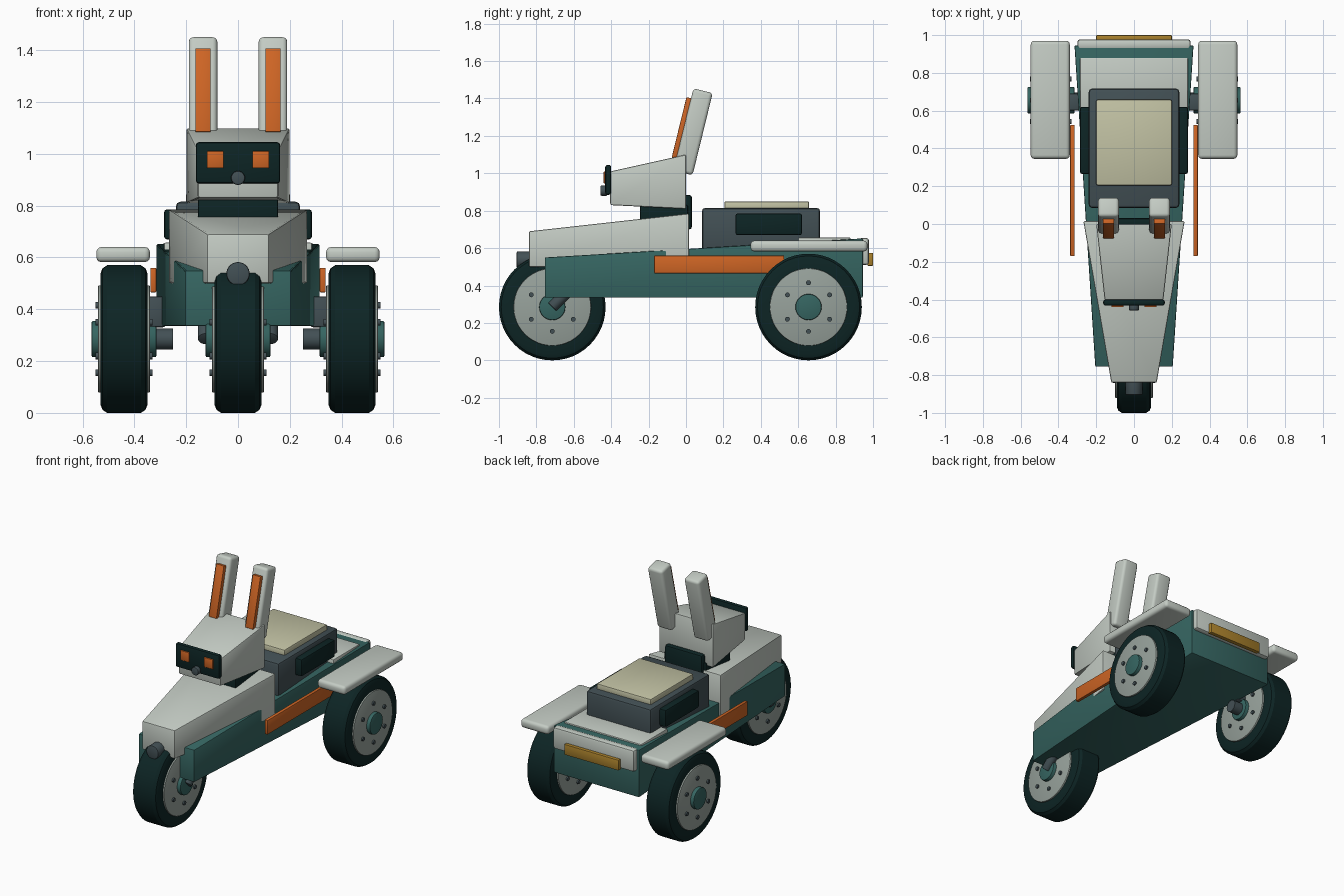
import bpy, bmesh, math
from mathutils import Matrix, Vector

old = bpy.data.objects.get("Cube")
if old:
    bpy.data.objects.remove(old)


def material(name, r, g, b):
    m = bpy.data.materials.new(name)
    m.use_nodes = True
    m.diffuse_color = (r, g, b, 1)
    m.node_tree.nodes["Principled BSDF"].inputs["Base Color"].default_value = (r, g, b, 1)
    return m


GREY = material("light grey", .55, .6, .55)
TEAL = material("teal", .036, .13, .12)
DARK = material("black green", .004, .018, .018)
SLATE = material("slate", .055, .08, .09)
ORANGE = material("orange", .62, .13, .018)
BEIGE = material("beige", .54, .54, .37)
GOLD = material("gold", .4, .22, .025)
RIM = material("wheel grey", .31, .36, .33)


def finish(name, bm, mat, bevel=0, segments=2):
    """Round the sharp edges, then turn the bmesh into an object."""
    bmesh.ops.recalc_face_normals(bm, faces=bm.faces)
    if bevel:
        edges = [e for e in bm.edges if e.calc_face_angle(0) > .6]
        bmesh.ops.bevel(bm, geom=edges, offset=bevel, segments=segments,
                        profile=.5, affect='EDGES')
    mesh = bpy.data.meshes.new(name)
    bm.to_mesh(mesh)
    bm.free()
    mesh.materials.append(mat)
    mesh.polygons.foreach_set("use_smooth", [True] * len(mesh.polygons))
    mesh.set_sharp_from_angle(angle=math.radians(32))
    ob = bpy.data.objects.new(name, mesh)
    bpy.context.collection.objects.link(ob)
    return ob


def box(name, x, y, z, mat, bevel=.006, segments=2):
    """Box from three (low, high) ranges."""
    bm = bmesh.new()
    size = [b - a for a, b in (x, y, z)]
    mid = [(a + b) / 2 for a, b in (x, y, z)]
    bmesh.ops.create_cube(bm, size=1, matrix=Matrix.Translation(mid) @ Matrix.Diagonal((*size, 1)))
    return finish(name, bm, mat, bevel, segments)


def rod(name, start, end, radius, mat, bevel=0, sides=32):
    """Cylinder between two points."""
    a, b = Vector(start), Vector(end)
    turn = (b - a).to_track_quat('Z', 'Y').to_matrix().to_4x4()
    bm = bmesh.new()
    bmesh.ops.create_cone(bm, cap_ends=True, segments=sides, radius1=radius, radius2=radius,
                          depth=(b - a).length, matrix=Matrix.Translation((a + b) / 2) @ turn)
    return finish(name, bm, mat, bevel)


def taper(name, front, back, mat, bevel=.006):
    """Wedge between two sections given as (y, half width, bottom, top)."""
    bm = bmesh.new()
    rings = []
    for y, w, low, high in (front, back):
        rings.append([bm.verts.new(p) for p in
                      ((-w, y, low), (w, y, low), (w, y, high), (-w, y, high))])
    for ring in rings:
        bm.faces.new(ring)
    for i in range(4):
        j = (i + 1) % 4
        bm.faces.new((rings[0][i], rings[0][j], rings[1][j], rings[1][i]))
    return finish(name, bm, mat, bevel)


def wheel(name, x, y):
    """Rounded tyre with a rim disc, hub cap and six bolts on both faces."""
    z, profile = .285, [(.09, .19), (.09, .255), (.083, .273), (.065, .285)]
    profile += [(-px, r) for px, r in reversed(profile)]
    bm = bmesh.new()
    verts = [bm.verts.new((px, 0, r)) for px, r in profile]
    edges = [bm.edges.new(pair) for pair in zip(verts, verts[1:])]
    bmesh.ops.spin(bm, geom=verts + edges, cent=(0, 0, 0), axis=(1, 0, 0),
                   angle=math.tau, steps=48, use_duplicate=False)
    bmesh.ops.remove_doubles(bm, verts=bm.verts, dist=.0005)
    bmesh.ops.translate(bm, verts=bm.verts, vec=(x, y, z))
    finish(name + "_tyre", bm, DARK)
    rod(name + "_rim", (x - .1, y, z), (x + .1, y, z), .207, RIM, .004, 48)
    rod(name + "_hub", (x - .125, y, z), (x + .125, y, z), .07, TEAL, .006)
    for k in range(6):
        a = math.radians(90 + 60 * k)
        by, bz = y + .13 * math.cos(a), z + .13 * math.sin(a)
        rod(f"{name}_bolt_{k}", (x - .11, by, bz), (x + .11, by, bz), .013, SLATE, 0, 12)


# Wheels
wheel("front_wheel", 0, -.715)
wheel("left_rear_wheel", .44, .655)
wheel("right_rear_wheel", -.44, .655)

# Chassis, hood and rear deck
taper("chassis", (-.755, .205, .335, .55), (.945, .315, .335, .652), TEAL)
taper("hood", (-.84, .12, .5, .69), (.015, .268, .5, .785), GREY, .008)
box("rear_deck", (-.285, .285), (.6, .88), (.6, .657), GREY)
box("rear_bumper", (-.3, .3), (.925, .978), (.51, .655), GREY, .015)
box("rear_plate", (-.2, .2), (.97, 1), (.505, .575), GOLD, .004)
rod("steering_head", (0, -.905, .537), (0, -.75, .537), .045, SLATE, .006)

# Cargo box and lid
box("cargo_box", (-.24, .24), (.085, .717), (.58, .815), SLATE, .018)
box("cargo_lid", (-.2, .2), (.205, .658), (.8, .85), BEIGE, .008)

# Neck and head
box("neck", (-.155, .155), (-.245, .01), (.72, .83), DARK)
box("neck_back_plate", (-.14, .14), (-.02, .032), (.7, .885), DARK, .015)
taper("head", (-.405, .155, .83, 1.01), (0, .2, .81, 1.1), GREY, .008)
box("face_panel", (-.163, .163), (-.432, -.4), (.885, 1.045), DARK, .012)
rod("nose", (0, -.458, .907), (0, -.42, .907), .027, SLATE, .006)

# Mirrored parts
for s, side in ((1, "left"), (-1, "right")):

    def span(a, b):
        return tuple(sorted((s * a, s * b)))

    box(side + "_eye", span(.055, .12), (-.44, -.42), (.945, 1.01), ORANGE, .003)
    box(side + "_fender", span(.34, .547), (.345, .97), (.582, .64), GREY, .02, 3)
    box(side + "_side_board", span(.315, .338), (-.17, .525), (.465, .56), ORANGE, .004)
    box(side + "_cargo_panel", span(.23, .285), (.265, .62), (.67, .785), DARK, .01)
    box(side + "_axle_mount", span(.28, .36), (.6, .69), (.33, .45), SLATE, .01)
    rod(side + "_axle", (s * .25, .655, .285), (s * .36, .655, .285), .04, SLATE)
    rod(side + "_fork", (s * .125, -.715, .285), (s * .125, -.59, .41), .03, SLATE, .004)
    # Ears lean backwards
    lean = Matrix.Translation((s * .135, .0375, 1.222)) @ Matrix.Rotation(-.24, 4, 'X')
    ear = box(side + "_ear", (-.055, .055), (-.053, .053), (-.226, .226), GREY, .018, 3)
    inner = box(side + "_inner_ear", (-.029, .029), (-.078, -.045), (-.16, .172), ORANGE, .003)
    ear.matrix_world = inner.matrix_world = lean
